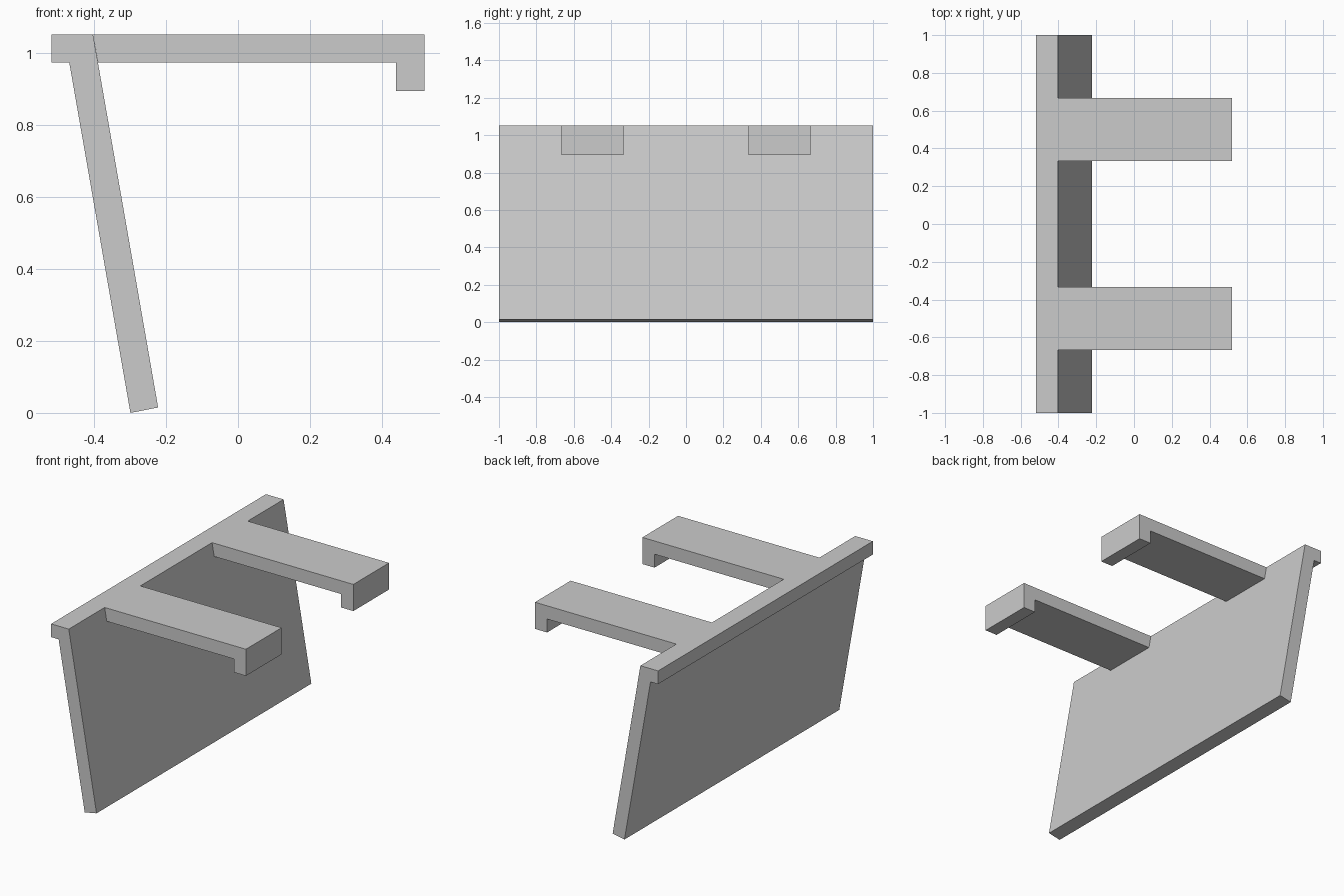
import bpy
import bmesh

default = bpy.data.objects.get("Cube")
if default:
    bpy.data.objects.remove(default, do_unlink=True)

GREY = (0.6, 0.6, 0.6, 1.0)
mat = bpy.data.materials.new("plain grey")
mat.use_nodes = True
mat.diffuse_color = GREY
mat.node_tree.nodes["Principled BSDF"].inputs["Base Color"].default_value = GREY


def extrude_profile(name, profile, y_min, y_max):
    """Extrude a closed x-z outline along y into a solid."""
    bm = bmesh.new()
    face = bm.faces.new([bm.verts.new((x, y_min, z)) for x, z in profile])
    moved = bmesh.ops.extrude_face_region(bm, geom=[face])["geom"]
    verts = [g for g in moved if isinstance(g, bmesh.types.BMVert)]
    bmesh.ops.translate(bm, verts=verts, vec=(0, y_max - y_min, 0))
    bmesh.ops.recalc_face_normals(bm, faces=bm.faces)
    mesh = bpy.data.meshes.new(name)
    bm.to_mesh(mesh)
    bm.free()
    mesh.materials.append(mat)
    obj = bpy.data.objects.new(name, mesh)
    bpy.context.collection.objects.link(obj)
    return obj


TOP, UNDER, HOOK = 1.052, 0.974, 0.895
OUTER, TIP = -0.518, 0.518

# Leaning panel with an overhanging lip along its top edge
panel = [(OUTER, TOP), (-0.403, TOP), (-0.222, 0.015), (-0.299, 0.0),
         (-0.469, UNDER), (OUTER, UNDER)]
extrude_profile("leaning_panel", panel, -1.0, 1.0)

# Two flat arms with a downturned hook at the tip
arm = [(-0.403, TOP), (TIP, TOP), (TIP, HOOK), (0.439, HOOK),
       (0.439, UNDER), (-0.389, UNDER)]
for name, y in (("front_arm", -0.5), ("back_arm", 0.5)):
    extrude_profile(name, arm, y - 0.166, y + 0.166)
